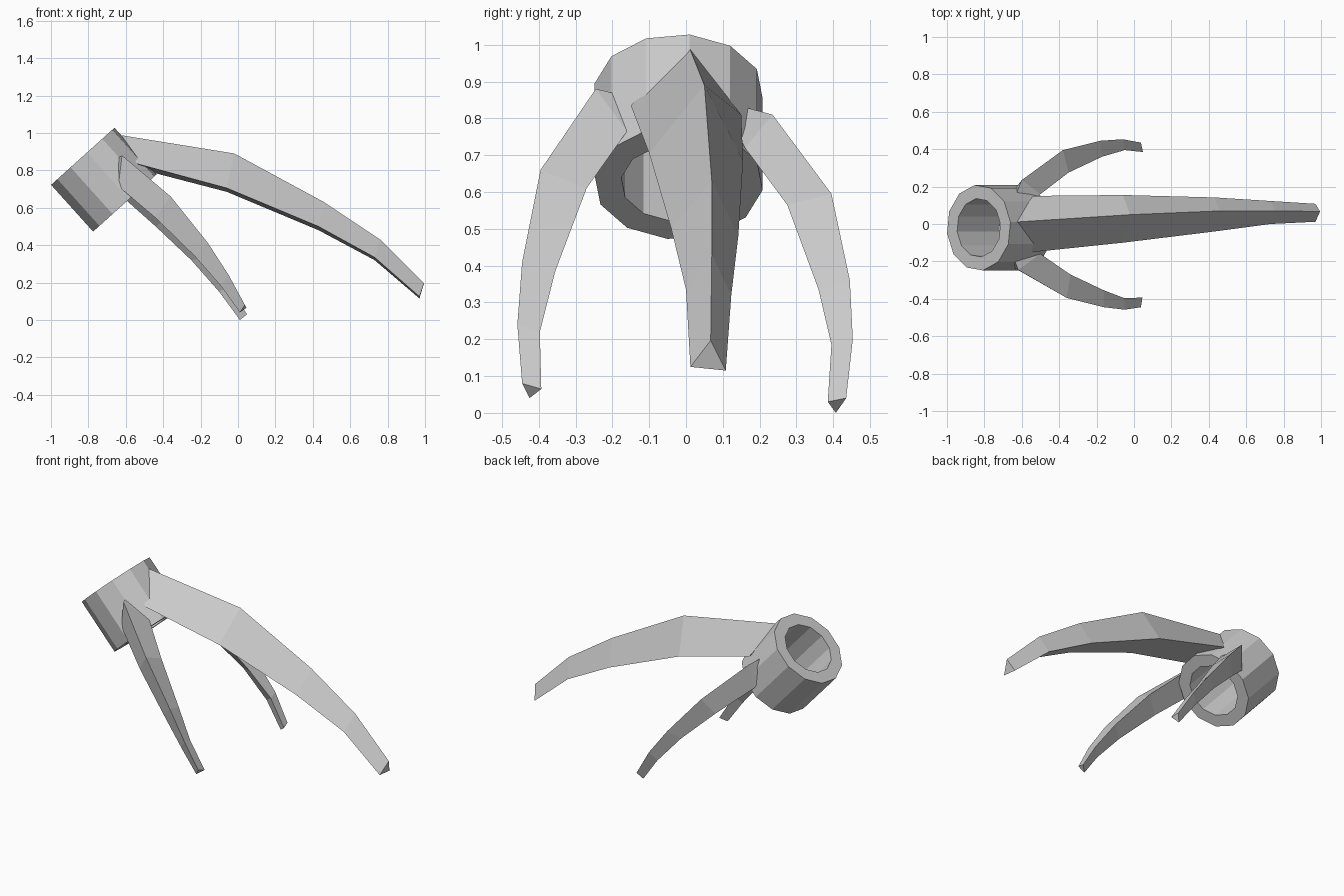
import bpy, bmesh, math
from mathutils import Vector


def finish(bm, name):
    bmesh.ops.recalc_face_normals(bm, faces=bm.faces)
    mesh = bpy.data.meshes.new(name)
    bm.to_mesh(mesh)
    bm.free()
    obj = bpy.data.objects.new(name, mesh)
    bpy.context.collection.objects.link(obj)
    return obj


def bridge(bm, a, b):
    n = len(a)
    for i in range(n):
        j = (i + 1) % n
        bm.faces.new((a[i], a[j], b[j], b[i]))


# Tilted hollow socket: four 12-sided rings joined in a closed loop
def socket(top, bottom, outer, inner, sides=12):
    bm = bmesh.new()
    axis = (bottom - top).normalized()
    v = Vector((0, 1, 0))
    u = v.cross(axis).normalized()
    if u.z < 0:
        u = -u
    rings = []
    for c, r in ((top, outer), (bottom, outer), (bottom, inner), (top, inner)):
        ring = []
        for i in range(sides):
            a = math.radians(7.5) + math.tau * i / sides
            ring.append(bm.verts.new(c + r * (math.cos(a) * u + math.sin(a) * v)))
        rings.append(ring)
    for i in range(4):
        bridge(bm, rings[i], rings[(i + 1) % 4])
    return finish(bm, "socket")


# Curved talon lofted through triangular sections
def talon(name, sections):
    bm = bmesh.new()
    loops = [[bm.verts.new(p) for p in s] for s in sections]
    for a, b in zip(loops, loops[1:]):
        bridge(bm, a, b)
    bm.faces.new(loops[0])
    bm.faces.new(loops[-1])
    return finish(bm, name)


socket(Vector((-0.83, -0.02, 0.875)), Vector((-0.605, -0.02, 0.625)), 0.23, 0.157)

# Long talon: ridge, front lower edge, rear lower edge
talon("long_talon", [
    ((-0.64, 0.01, 0.99), (-0.54, -0.15, 0.835), (-0.54, 0.15, 0.81)),
    ((-0.02, 0.05, 0.89), (-0.06, -0.10, 0.705), (-0.06, 0.155, 0.685)),
    ((0.46, 0.07, 0.63), (0.43, -0.04, 0.50), (0.43, 0.142, 0.48)),
    ((0.76, 0.07, 0.43), (0.73, 0.00, 0.335), (0.73, 0.123, 0.32)),
    ((0.995, 0.067, 0.197), (0.97, 0.012, 0.125), (0.97, 0.108, 0.115)),
])

# Short talons: outer edge, inner edge, underside ridge
talon("front_talon", [
    ((-0.65, -0.16, 0.86), (-0.57, -0.13, 0.83), (-0.66, -0.18, 0.77)),
    ((-0.62, -0.245, 0.88), (-0.50, -0.16, 0.765), (-0.64, -0.235, 0.715)),
    ((-0.36, -0.395, 0.66), (-0.34, -0.27, 0.61), (-0.44, -0.34, 0.545)),
    ((-0.16, -0.445, 0.41), (-0.16, -0.355, 0.385), (-0.23, -0.405, 0.34)),
    ((-0.05, -0.458, 0.24), (-0.05, -0.397, 0.22), (-0.09, -0.43, 0.18)),
    ((0.037, -0.445, 0.08), (0.045, -0.393, 0.065), (0.01, -0.425, 0.04)),
])
talon("back_talon", [
    ((-0.63, 0.16, 0.83), (-0.56, 0.12, 0.80), (-0.65, 0.17, 0.72)),
    ((-0.60, 0.235, 0.81), (-0.50, 0.16, 0.72), (-0.62, 0.21, 0.66)),
    ((-0.38, 0.395, 0.595), (-0.35, 0.275, 0.565), (-0.44, 0.34, 0.50)),
    ((-0.18, 0.445, 0.36), (-0.17, 0.36, 0.335), (-0.25, 0.405, 0.32)),
    ((-0.06, 0.453, 0.20), (-0.05, 0.395, 0.185), (-0.10, 0.425, 0.15)),
    ((0.037, 0.435, 0.04), (0.048, 0.385, 0.03), (0.01, 0.407, 0.0)),
])
